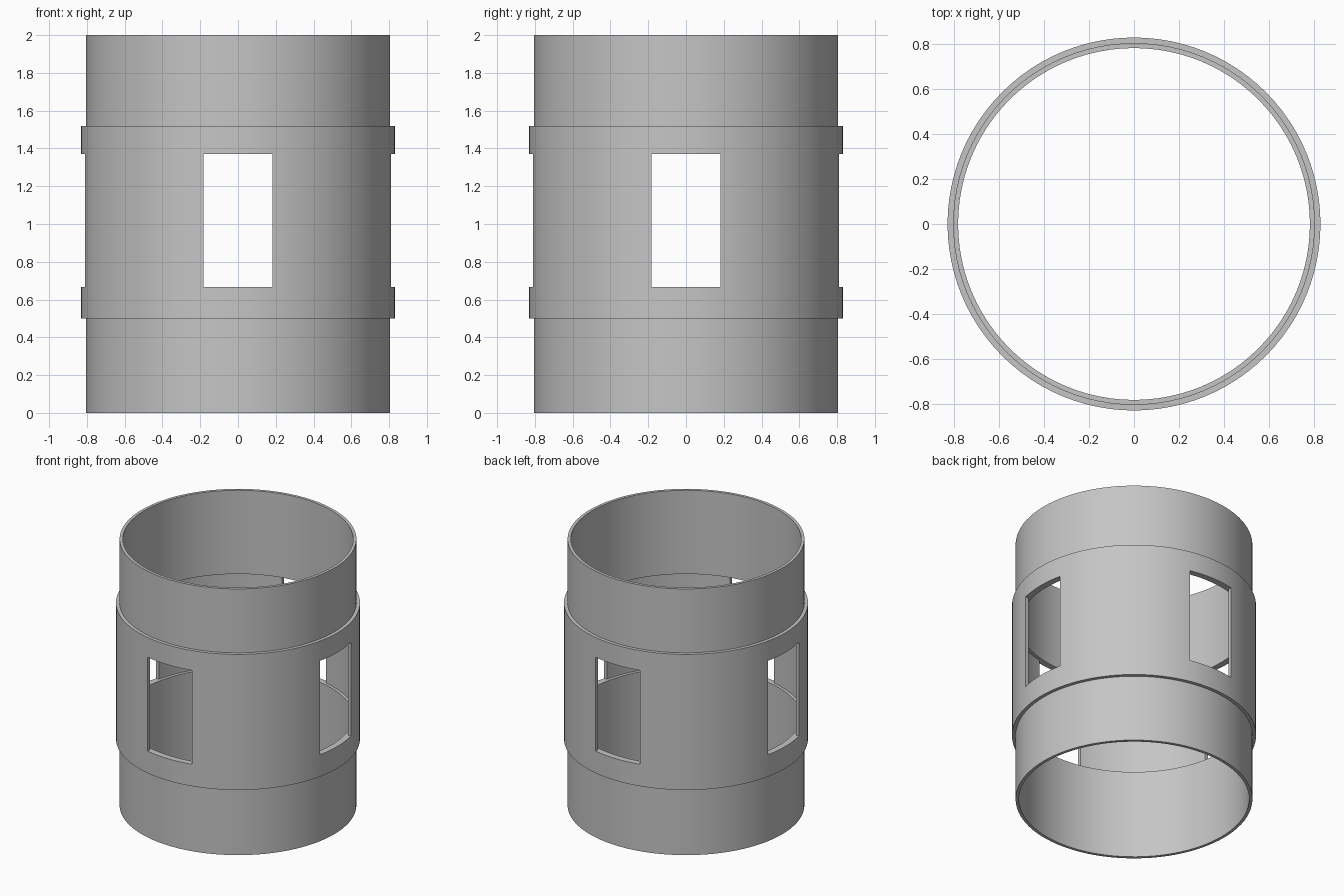
import bpy
import bmesh
from math import cos, sin, tau

cube = bpy.data.objects.get("Cube")
if cube:
    bpy.data.objects.remove(cube, do_unlink=True)

SEGMENTS = 96
R_INNER, R_JOINT, R_OUTER = 0.784, 0.806, 0.831
Z_LOW, Z_HIGH = 0.666, 1.371      # window sill and head, also the tube ends
WINDOW_WIDTH = 0.366

grey = bpy.data.materials.new("plain grey")
grey.use_nodes = True
colour = (0.56, 0.56, 0.56, 1)
grey.diffuse_color = colour
grey.node_tree.nodes["Principled BSDF"].inputs["Base Color"].default_value = colour


def add_object(name, bm):
    bmesh.ops.recalc_face_normals(bm, faces=bm.faces)
    mesh = bpy.data.meshes.new(name)
    bm.to_mesh(mesh)
    bm.free()
    mesh.materials.append(grey)
    obj = bpy.data.objects.new(name, mesh)
    bpy.context.collection.objects.link(obj)
    return obj


def activate(obj):
    bpy.ops.object.select_all(action='DESELECT')
    obj.select_set(True)
    bpy.context.view_layer.objects.active = obj


def ring(name, r_in, r_out, z0, z1):
    """Hollow tube: a rectangular section turned about the z axis."""
    bm = bmesh.new()
    section = [(r_in, z0), (r_out, z0), (r_out, z1), (r_in, z1)]
    loops = []
    for i in range(SEGMENTS):
        a = tau * i / SEGMENTS
        loops.append([bm.verts.new((r * cos(a), r * sin(a), z)) for r, z in section])
    for i, this in enumerate(loops):
        nxt = loops[(i + 1) % SEGMENTS]
        for k in range(4):
            j = (k + 1) % 4
            bm.faces.new((this[k], nxt[k], nxt[j], this[j]))
    return add_object(name, bm)


def cut_slot(target, size_x, size_y):
    """Cut a straight slot through both opposite walls."""
    bm = bmesh.new()
    bmesh.ops.create_cube(bm, size=1)
    bmesh.ops.scale(bm, vec=(size_x, size_y, Z_HIGH - Z_LOW), verts=bm.verts)
    bmesh.ops.translate(bm, vec=(0, 0, (Z_HIGH + Z_LOW) / 2), verts=bm.verts)
    cutter = add_object("window_cutter", bm)
    cutter.hide_render = True
    mod = target.modifiers.new("windows", 'BOOLEAN')
    mod.operation = 'DIFFERENCE'
    mod.solver = 'EXACT'
    mod.object = cutter
    activate(target)
    bpy.ops.object.modifier_apply(modifier=mod.name)
    bpy.data.objects.remove(cutter, do_unlink=True)


# Two plain tubes pushed into the ends of the sleeve
lower_tube = ring("lower_tube", R_INNER, R_JOINT, 0, Z_LOW)
upper_tube = ring("upper_tube", R_INNER, R_JOINT, Z_HIGH, 2)

# Sleeve with four windows, one per side
sleeve = ring("window_sleeve", R_JOINT, R_OUTER, 0.501, 1.52)
cut_slot(sleeve, WINDOW_WIDTH, 3)
cut_slot(sleeve, 3, WINDOW_WIDTH)

for obj in (lower_tube, upper_tube, sleeve):
    activate(obj)
    bpy.ops.object.shade_smooth_by_angle()
